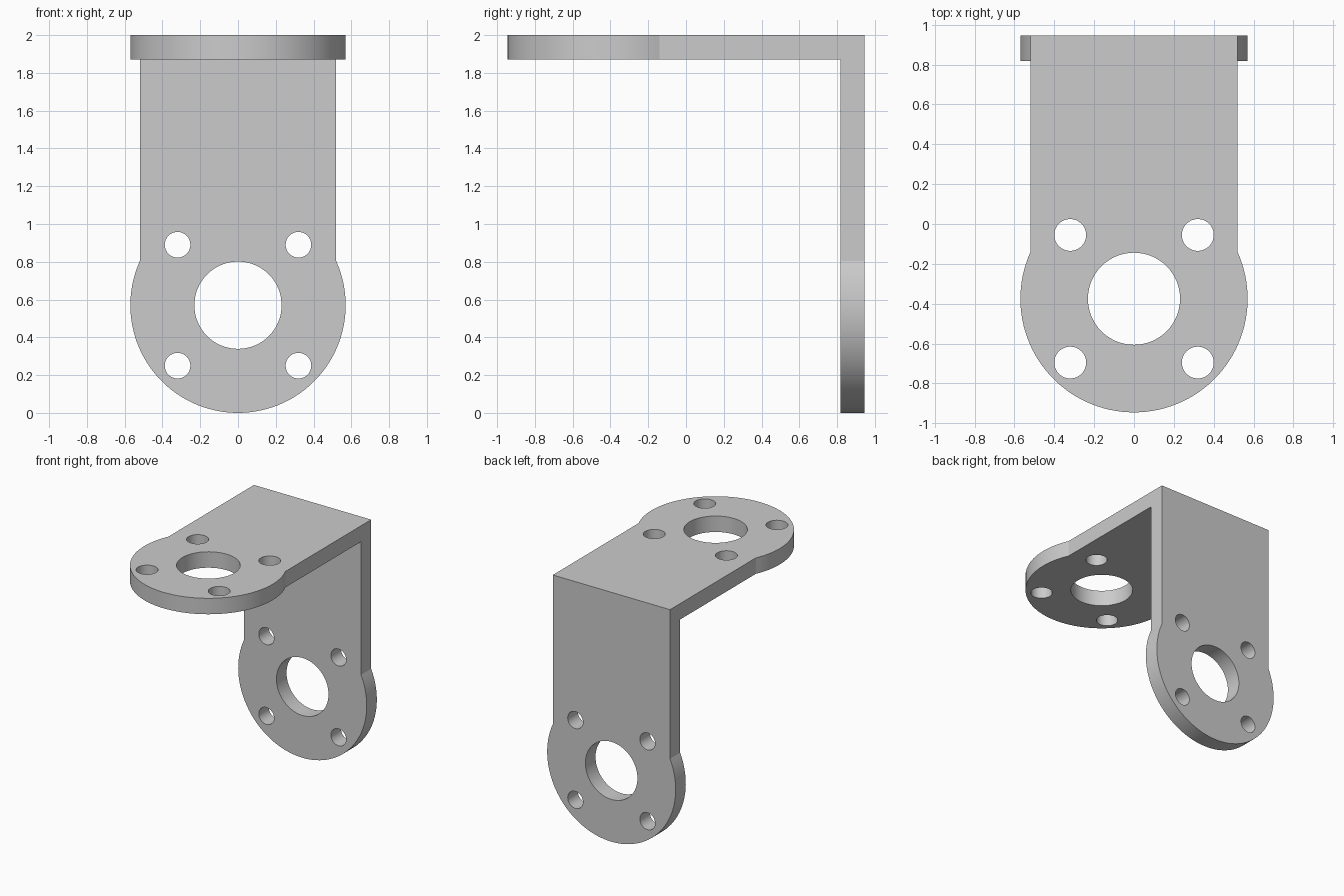
import bpy, bmesh
from math import sin, cos, pi, acos

cube = bpy.data.objects.get("Cube")
if cube:
    bpy.data.objects.remove(cube, do_unlink=True)

HALF_W, RADIUS, THICK = 0.52, 0.57, 0.128
BACK, TOP = 0.945, 2.0
BORE, BOLT_OFFSET = 0.231, 0.32

steel = bpy.data.materials.new("plain_grey_metal")
steel.use_nodes = True
grey = (0.6, 0.6, 0.6, 1)
steel.diffuse_color = grey
steel.node_tree.nodes["Principled BSDF"].inputs["Base Color"].default_value = grey


def circle(u, v, r, n):
    return [(u + r * cos(2 * pi * i / n), v + r * sin(2 * pi * i / n)) for i in range(n)]


def add_plate(bm, length, bolt_r, place):
    """Round-ended drilled plate; its square end is mitred at the bend and left open."""
    centre = length - RADIUS
    start = -acos(HALF_W / RADIUS)
    sweep = pi - 2 * start
    n = 72
    outline = [(-HALF_W, 0), (HALF_W, 0)]
    for i in range(n + 1):
        a = start + sweep * i / n
        outline.append((RADIUS * cos(a), centre + RADIUS * sin(a)))
    loops = [outline, circle(0, centre, BORE, 64)]
    for su in (-1, 1):
        for sv in (-1, 1):
            loops.append(circle(su * BOLT_OFFSET, centre + sv * BOLT_OFFSET, bolt_r, 32))

    skins = ([], [])
    for loop in loops:
        rings = []
        for skin, depth in zip(skins, (0, THICK)):
            ring = [bm.verts.new(place(u, max(v, depth), depth)) for u, v in loop]
            skin += [bm.edges.new((ring[i - 1], ring[i])) for i in range(len(ring))]
            rings.append(ring)
        outer, inner = rings
        for i in range(len(loop)):
            if loop is outline and i == 1:
                continue  # open mitred end
            bm.faces.new((outer[i - 1], outer[i], inner[i], inner[i - 1]))
    normal = place(0, 0, 1) - place(0, 0, 0)
    for skin in skins:
        bmesh.ops.triangle_fill(bm, use_beauty=True, edges=skin, normal=normal)


from mathutils import Vector

bm = bmesh.new()
# Horizontal flange, then upright flange, welded along the mitre
add_plate(bm, 2 * BACK, 0.08, lambda u, v, w: Vector((u, BACK - v, TOP - w)))
add_plate(bm, TOP, 0.068, lambda u, v, w: Vector((u, BACK - w, TOP - v)))
bmesh.ops.remove_doubles(bm, verts=bm.verts, dist=0.0005)
bmesh.ops.dissolve_limit(bm, angle_limit=0.01, verts=bm.verts, edges=bm.edges)
bmesh.ops.recalc_face_normals(bm, faces=bm.faces)
mesh = bpy.data.meshes.new("angle_bracket")
bm.to_mesh(mesh)
bm.free()
mesh.materials.append(steel)

bracket = bpy.data.objects.new("angle_bracket", mesh)
bpy.context.collection.objects.link(bracket)
bpy.ops.object.select_all(action="DESELECT")
bracket.select_set(True)
bpy.context.view_layer.objects.active = bracket
bpy.ops.object.shade_smooth_by_angle(angle=pi / 9)
